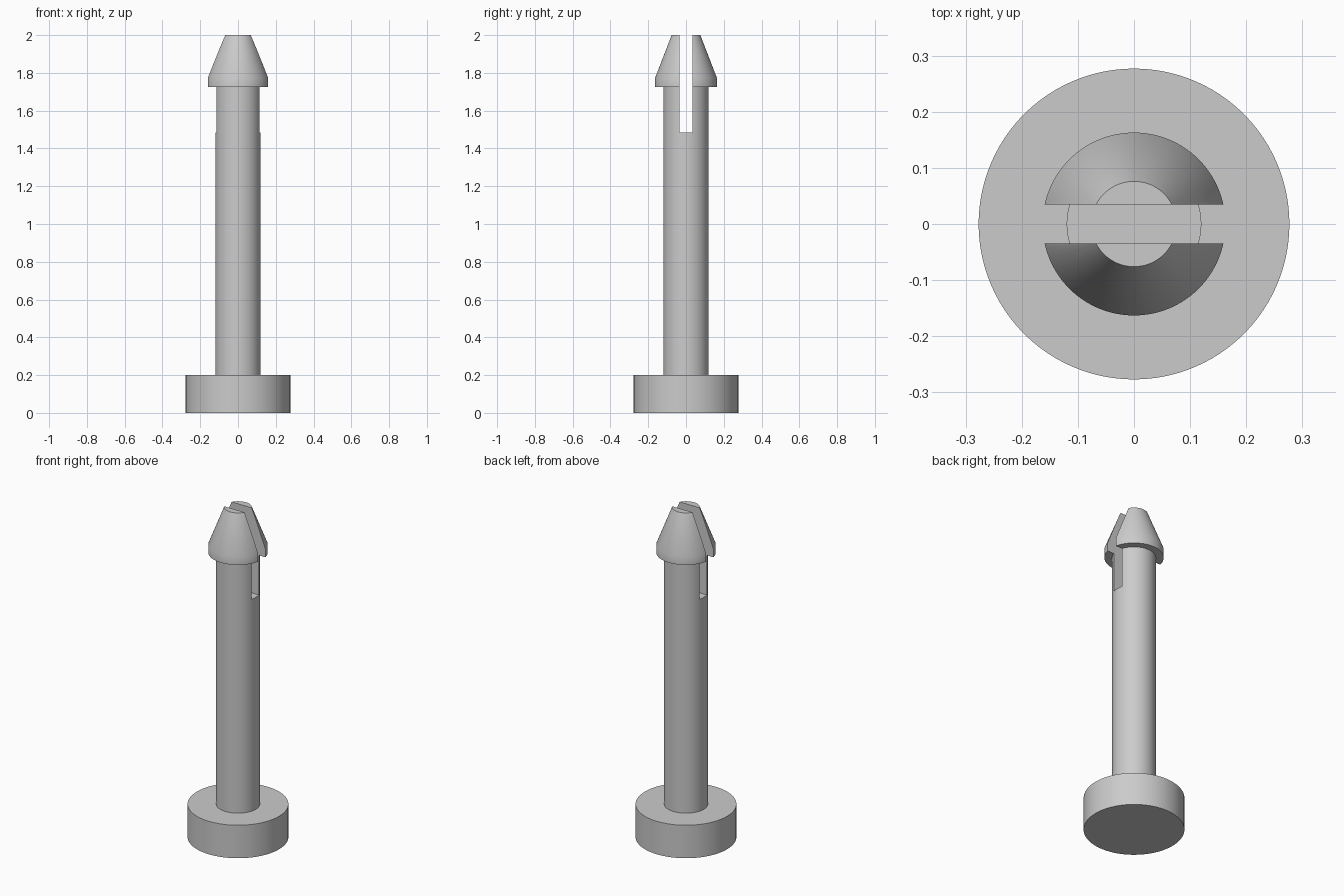
import bpy, bmesh, math
from mathutils import Matrix

cube = bpy.data.objects.get("Cube")
if cube:
    bpy.data.objects.remove(cube, do_unlink=True)

SEGMENTS = 96

grey = bpy.data.materials.new("plain_grey")
grey.use_nodes = True
colour = (0.6, 0.6, 0.6, 1)
grey.diffuse_color = colour
grey.node_tree.nodes["Principled BSDF"].inputs["Base Color"].default_value = colour


def add_object(name, bm):
    bmesh.ops.recalc_face_normals(bm, faces=bm.faces[:])
    mesh = bpy.data.meshes.new(name)
    bm.to_mesh(mesh)
    bm.free()
    mesh.materials.append(grey)
    obj = bpy.data.objects.new(name, mesh)
    bpy.context.collection.objects.link(obj)
    return obj


def lathe(name, profile):
    """Stack rings of (radius, height) and close both ends with a flat cap."""
    bm = bmesh.new()
    rings = []
    for radius, z in profile:
        rings.append(bmesh.ops.create_circle(
            bm, segments=SEGMENTS, radius=radius,
            matrix=Matrix.Translation((0, 0, z)))["verts"])
    for low, high in zip(rings, rings[1:]):
        for i in range(SEGMENTS):
            j = (i + 1) % SEGMENTS
            bm.faces.new((low[i], low[j], high[j], high[i]))
    bm.faces.new(rings[0])
    bm.faces.new(rings[-1])
    return add_object(name, bm)


def activate(obj):
    bpy.ops.object.select_all(action='DESELECT')
    obj.select_set(True)
    bpy.context.view_layer.objects.active = obj


# Wide flat disc at the bottom
base = lathe("base_disc", [(0.277, 0), (0.277, 0.2)])

# Shaft with the barbed, tapered tip
pin = lathe("split_pin", [(0.12, 0.2), (0.12, 1.725), (0.163, 1.725),
                          (0.163, 1.775), (0.076, 2)])

# Slot through the tip and upper shaft, running left to right
slot_bottom, slot_top, slot_width = 1.485, 2.1, 0.07
bm = bmesh.new()
bmesh.ops.create_cube(bm, size=1)
bmesh.ops.scale(bm, vec=(1, slot_width, slot_top - slot_bottom), verts=bm.verts)
bmesh.ops.translate(bm, vec=(0, 0, (slot_top + slot_bottom) / 2), verts=bm.verts)
cutter = add_object("slot_cutter", bm)
cutter.hide_render = True

cut = pin.modifiers.new("slot", 'BOOLEAN')
cut.operation = 'DIFFERENCE'
cut.solver = 'EXACT'
cut.object = cutter
activate(pin)
bpy.ops.object.modifier_apply(modifier=cut.name)
bpy.data.objects.remove(cutter, do_unlink=True)

# Smooth round walls, crisp rims
for part in (base, pin):
    activate(part)
    bpy.ops.object.shade_smooth_by_angle(angle=math.radians(30))
